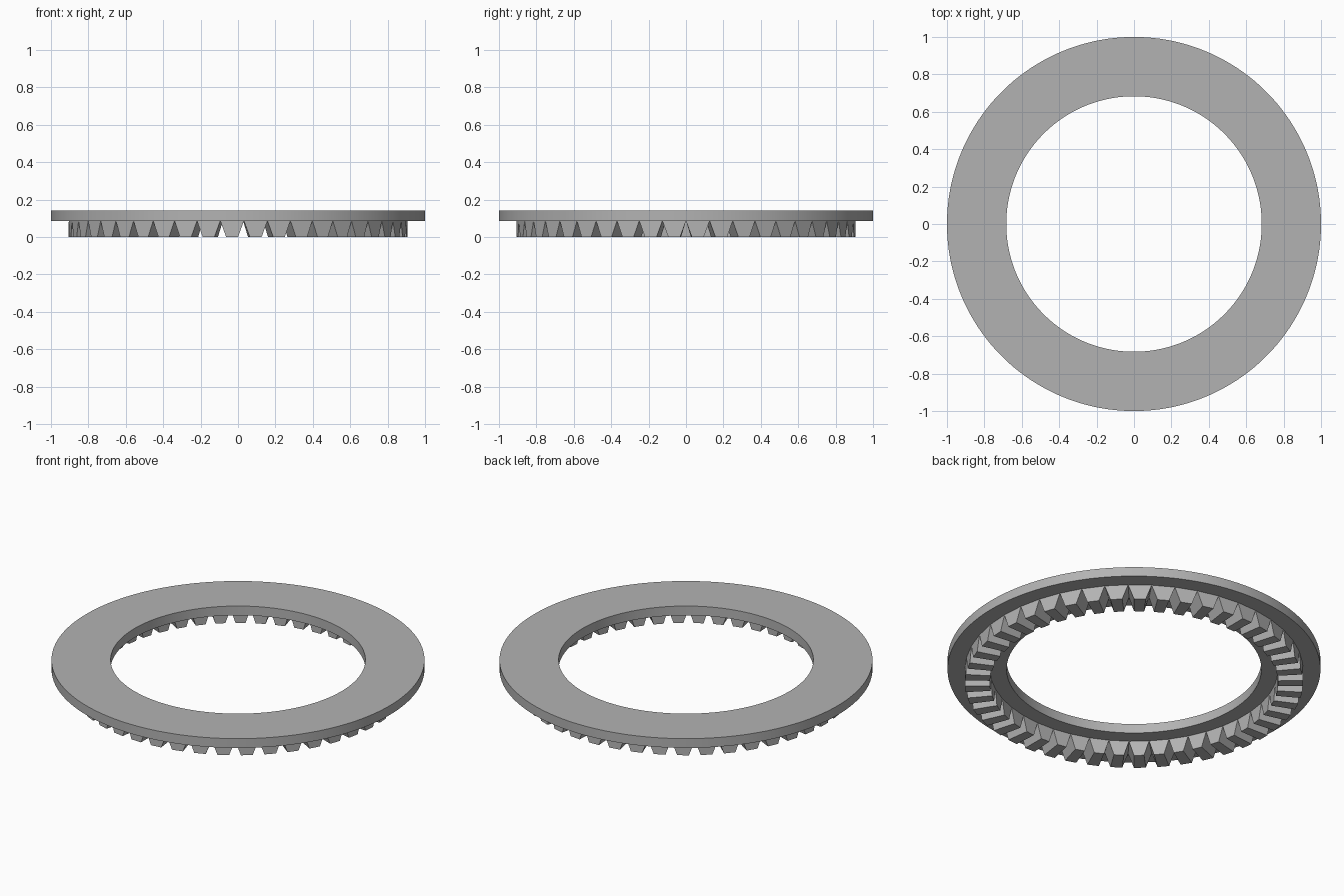
import bpy, bmesh, math

cube = bpy.data.objects.get("Cube")
if cube:
    bpy.data.objects.remove(cube, do_unlink=True)

TEETH = 45
RING_BOTTOM, RING_TOP = 0.087, 0.142
RING_INNER, RING_OUTER = 0.683, 1.0
TOOTH_INNER, TOOTH_OUTER = 0.773, 0.907

grey = bpy.data.materials.new("plain grey")
grey.use_nodes = True
colour = (0.45, 0.45, 0.45, 1)
grey.diffuse_color = colour
grey.node_tree.nodes["Principled BSDF"].inputs["Base Color"].default_value = colour


def polar(radius, angle, z):
    return (radius * math.cos(angle), radius * math.sin(angle), z)


def make_object(name, bm):
    bmesh.ops.remove_doubles(bm, verts=bm.verts, dist=1e-5)
    bmesh.ops.recalc_face_normals(bm, faces=bm.faces)
    mesh = bpy.data.meshes.new(name)
    bm.to_mesh(mesh)
    bm.free()
    mesh.materials.append(grey)
    obj = bpy.data.objects.new(name, mesh)
    bpy.context.collection.objects.link(obj)
    return obj


# Flat ring: a rectangular section swept once around the axis
bm = bmesh.new()
section = [(RING_INNER, RING_BOTTOM), (RING_OUTER, RING_BOTTOM),
           (RING_OUTER, RING_TOP), (RING_INNER, RING_TOP)]
verts = [bm.verts.new((r, 0, z)) for r, z in section]
edges = [bm.edges.new((verts[i], verts[(i + 1) % 4])) for i in range(4)]
bmesh.ops.spin(bm, geom=verts + edges, cent=(0, 0, 0), axis=(0, 0, 1),
               angle=math.tau, steps=180, use_merge=True)
ring = make_object("flat_ring", bm)
bpy.context.view_layer.objects.active = ring
ring.select_set(True)
bpy.ops.object.shade_smooth_by_angle(angle=math.radians(30))

# Face teeth: radial wedges, full pitch at the root and half pitch at the tip
bm = bmesh.new()
pitch = math.tau / TEETH
for i in range(TEETH):
    middle = (i + 0.5) * pitch
    ends = []
    for radius in (TOOTH_INNER, TOOTH_OUTER):
        corners = [(-0.5, RING_BOTTOM), (-0.25, 0), (0.25, 0), (0.5, RING_BOTTOM)]
        ends.append([bm.verts.new(polar(radius, middle + s * pitch, z))
                     for s, z in corners])
    inner, outer = ends
    bm.faces.new(inner)
    bm.faces.new(outer)
    for a in range(3):
        bm.faces.new((inner[a], outer[a], outer[a + 1], inner[a + 1]))
make_object("face_teeth", bm)
